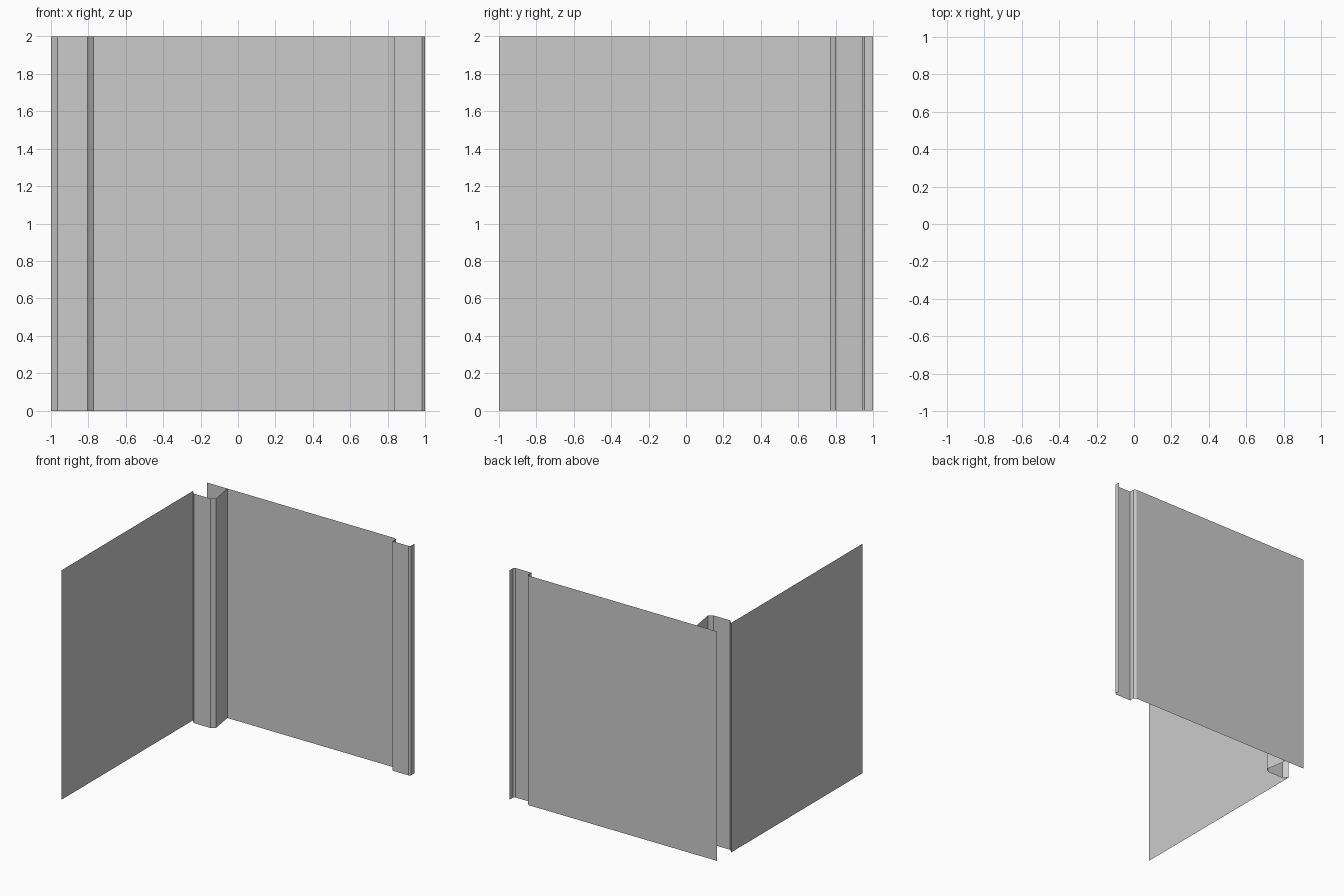
import bpy, bmesh

if "Cube" in bpy.data.objects:
    bpy.data.objects.remove(bpy.data.objects["Cube"])

HEIGHT = 2.0


def folded_sheet(name, profile):
    """Thin sheet: an open plan profile swept straight up."""
    bm = bmesh.new()
    verts = [bm.verts.new((x, y, 0)) for x, y in profile]
    edges = [bm.edges.new(pair) for pair in zip(verts, verts[1:])]
    swept = bmesh.ops.extrude_edge_only(bm, edges=edges)["geom"]
    top = [g for g in swept if isinstance(g, bmesh.types.BMVert)]
    bmesh.ops.translate(bm, verts=top, vec=(0, 0, HEIGHT))
    bmesh.ops.recalc_face_normals(bm, faces=bm.faces)
    mesh = bpy.data.meshes.new(name)
    bm.to_mesh(mesh)
    bm.free()
    obj = bpy.data.objects.new(name, mesh)
    bpy.context.collection.objects.link(obj)
    return obj


# side wall with the folded corner channel that meets the back wall
folded_sheet("side_panel_and_corner_channel", [
    (-1, -1), (-1, 0.805), (-0.965, 0.77),
    (-0.805, 0.77), (-0.77, 0.80), (-0.803, 1)])

# back wall with its stepped edge flange and return lip
folded_sheet("back_panel_and_edge_flange", [
    (-1, 1), (-0.803, 1), (0.813, 1), (0.832, 0.988), (0.832, 0.942),
    (0.983, 0.942), (1, 0.955), (1, 1)])
